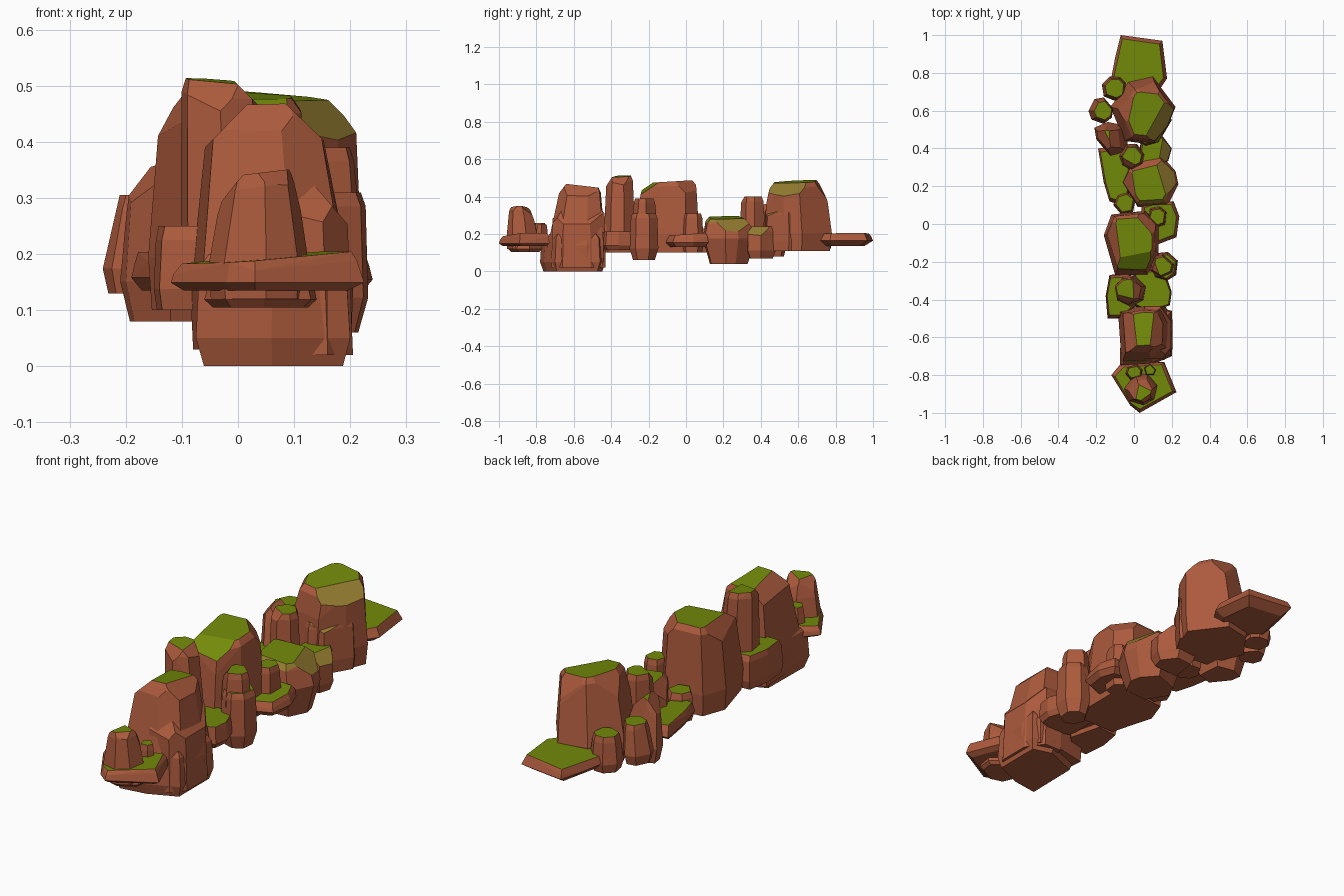
import bpy, bmesh, math, random
from mathutils import Vector

if "Cube" in bpy.data.objects:
    bpy.data.objects.remove(bpy.data.objects["Cube"])

random.seed(4)


def material(name, rgb):
    m = bpy.data.materials.new(name)
    m.diffuse_color = (*rgb, 1)
    m.use_nodes = True
    m.node_tree.nodes["Principled BSDF"].inputs["Base Color"].default_value = m.diffuse_color
    return m


STONE = material("red stone", (0.41, 0.103, 0.046))
MOSS = material("moss green", (0.17, 0.255, 0.003))
DRY = material("dry moss", (0.30, 0.205, 0.03))


def oval(cx, cy, rx, ry, n=7, turn=0.3):
    """Rough stone outline fitted to the given half sizes."""
    angles = [turn + math.tau * (i + random.uniform(-.2, .2)) / n for i in range(n)]
    xs, ys = [math.cos(a) for a in angles], [math.sin(a) for a in angles]
    fit = lambda v, vs: 2 * (v - min(vs)) / (max(vs) - min(vs)) - 1
    return [(cx + rx * fit(x, xs), cy + ry * fit(y, ys)) for x, y in zip(xs, ys)]


def hull(points):
    bm = bmesh.new()
    for p in points:
        bm.verts.new(p)
    res = bmesh.ops.convex_hull(bm, input=bm.verts[:])
    junk = {g for g in res["geom_interior"] + res["geom_unused"]
            if isinstance(g, bmesh.types.BMVert)}
    bmesh.ops.delete(bm, geom=list(junk), context='VERTS')
    return bm


def rock(name, outline, z0, z1, top=0.7, shift=(0, 0), tilt=(0, 0),
         base=0.85, belly=0.25, waist=0.5, cuts=(), dry=False):
    """Faceted stone: base, belly, shoulder, lip and top, wrapped in a hull.
    Each cut (compass angle, upward slope, depth) chips one corner off."""
    c = sum((Vector(p) for p in outline), Vector((0, 0))) / len(outline)
    h = z1 - z0
    lip = min(0.025, h * 0.3)
    pts = []

    def ring(scale, z, k, drop, rough=0.0):
        for p in outline:
            s = scale * (1 - random.uniform(0, rough))
            q = (Vector(p) - c) * s + c + Vector(shift) * k
            dz = (tilt[0] * (q.x - c.x) + tilt[1] * (q.y - c.y)) * drop
            pts.append(Vector((q.x, q.y, z + dz)))

    ring(base, z0, 0, 0)
    ring(1.0, z0 + belly * h, 0, 0)
    if h > 0.12:
        ring(1 + waist * (top - 1) + 0.04, z0 + 0.68 * h, 0.5, 0.4, 0.1)
    ring(min(top * 1.15, 0.97), z1 - lip, 1, 1, 0.04)
    ring(top, z1, 1, 1, 0.06)
    for angle, up, depth in cuts:
        bm = hull(pts)
        a, flat = math.radians(angle), math.sqrt(1 - up * up)
        n = Vector((math.cos(a) * flat, math.sin(a) * flat, up))
        far = max((v.co for v in bm.verts), key=n.dot)
        bmesh.ops.bisect_plane(bm, geom=bm.verts[:] + bm.edges[:] + bm.faces[:],
                               plane_co=far - n * depth, plane_no=n, clear_outer=True)
        pts = [v.co.copy() for v in bm.verts]
        bm.free()
    bm = hull(pts)
    bmesh.ops.dissolve_limit(bm, angle_limit=math.radians(5),
                             verts=bm.verts[:], edges=bm.edges[:])
    bmesh.ops.recalc_face_normals(bm, faces=bm.faces[:])
    # moss grows on faces that look upwards, dry moss on some slopes
    for f in bm.faces:
        n = f.normal
        if n.z > 0.79:
            f.material_index = 1
        elif dry and n.z > 0.55 and n.x > 0.1:
            f.material_index = 2
    me = bpy.data.meshes.new(name)
    bm.to_mesh(me)
    bm.free()
    for m in (STONE, MOSS, DRY):
        me.materials.append(m)
    ob = bpy.data.objects.new(name, me)
    bpy.context.collection.objects.link(ob)
    return ob


# back end: flat slab and large boulder
rock("back_slab", [(-.07, 1), (.15, .97), (.175, .77), (.1, .66), (-.06, .66), (-.125, .75), (-.1, .88)],
     .135, .2, top=.93, tilt=(.03, .02), base=.75, belly=.45)
rock("back_boulder", [(-.125, .62), (-.03, .75), (.1, .78), (.22, .62), (.18, .52), (.1, .42), (-.05, .44)],
     .11, .48, top=.72, shift=(.02, -.01), tilt=(-.08, .06), base=.94, waist=.4,
     cuts=[(-30, .72, .035), (170, .6, .03), (80, .55, .025)], dry=True)
rock("back_boulder_ledge", [(-.02, .46), (.06, .41), (.13, .43), (.2, .55), (.15, .66), (0, .66)],
     .11, .33, top=.9, base=.95, cuts=[(-50, .72, .02)], dry=True)
rock("back_left_stone_1", oval(-.105, .715, .065, .067), .12, .28, top=.75)
rock("back_left_stone_2", oval(-.175, .6, .066, .07), .13, .305, top=.72, shift=(.01, 0))

# stones between the back and middle boulders
rock("left_pointed_rock", [(-.21, .51), (-.14, .54), (-.04, .52), (-.03, .38), (-.12, .35), (-.2, .45)],
     .08, .365, top=.5, shift=(-.02, 0), tilt=(.3, 0), base=.8, cuts=[(200, .6, .025), (0, .7, .03)])
rock("narrow_pillar", oval(-.01, .355, .068, .07, 7), .1, .4, top=.75, cuts=[(-120, .6, .015)])
rock("right_low_rock", [(.02, .32), (.18, .33), (.2, .4), (.14, .48), (.04, .47)],
     .07, .24, top=.87, base=.8, cuts=[(-10, .74, .03)], dry=True)
rock("left_low_slab", [(-.19, .4), (-.05, .42), (-.01, .25), (-.04, .09), (-.13, .12), (-.16, .22)],
     .135, .2, top=.9, tilt=(-.05, 0), base=.8, belly=.35)
rock("right_broad_rock", [(-.06, .22), (-.02, .31), (.14, .37), (.22, .28), (.235, .21), (.18, .1), (.02, .09)],
     .04, .285, top=.8, tilt=(-.1, 0), shift=(-.01, 0), base=.72, belly=.55,
     cuts=[(15, .74, .03), (190, .6, .03), (100, .6, .02)], dry=True)
rock("left_small_stone", oval(-.05, .11, .06, .06, 6), .1, .23, top=.8)

# middle boulder with its slabs and stones
rock("middle_boulder", [(-.16, -.06), (-.12, .05), (.06, .07), (.13, .0), (.13, -.16), (.07, -.27), (-.1, -.27)],
     .1, .48, top=.76, shift=(0, .01), tilt=(0, .06), base=.96, waist=.4,
     cuts=[(-80, .81, .03), (190, .6, .025), (40, .6, .02)])
rock("middle_right_slab", [(.04, .1), (.1, .12), (.21, .12), (.24, .04), (.225, -.07), (.12, -.11), (.04, -.08)],
     .13, .2, top=.88, tilt=(0, .08), base=.8, belly=.35)
rock("middle_right_stone", oval(.12, .035, .055, .06, 6), .1, .31, top=.75)
rock("right_pillar_foot", oval(.158, -.225, .074, .077, 7), .06, .31, top=.82, base=.75)
rock("right_pillar_head", oval(.152, -.222, .066, .068, 6), .2, .39, top=.75, cuts=[(200, .6, .015)])

# stones between the middle and front boulders
rock("right_ledge_slab", [(.0, -.24), (.16, -.24), (.2, -.36), (.19, -.43), (.08, -.47), (-.01, -.43)],
     .115, .21, top=.92, tilt=(.04, 0), base=.85)
rock("left_ledge_rock", [(-.13, -.27), (-.02, -.26), (.02, -.42), (-.05, -.5), (-.14, -.5), (-.15, -.38)],
     .1, .25, top=.88, base=.92)
rock("tall_pillar", oval(-.02, -.355, .082, .083, 7), .12, .507, top=.75, shift=(-.012, 0),
     tilt=(-.08, .05), waist=.35, cuts=[(0, .7, .02), (-100, .6, .02)])

# front boulder
rock("front_boulder", [(-.085, -.46), (.06, -.43), (.17, -.44), (.205, -.53), (.195, -.68), (.1, -.74), (-.065, -.74)],
     .03, .46, top=.62, shift=(-.02, .02), tilt=(.03, -.12), base=.97, belly=.25, waist=.55,
     cuts=[(0, .72, .03), (180, .7, .03), (-90, .6, .012)])
rock("front_boulder_shelf", [(.06, -.43), (.15, -.43), (.205, -.51), (.205, -.66), (.16, -.72), (.06, -.72)],
     .02, .335, top=.85, shift=(-.01, 0), base=1.0, belly=.1, cuts=[(0, .65, .045), (-80, .6, .03)])
rock("front_boulder_root", [(-.075, -.78), (.06, -.76), (.2, -.7), (.2, -.46), (.1, -.43), (-.07, -.5)],
     .0, .2, top=.85, base=.9, belly=.25, cuts=[(-90, .6, .02)])

# front end: flat slab with stones on top
rock("front_slab", [(-.12, -.8), (-.07, -.74), (.16, -.73), (.225, -.89), (.03, -1), (-.02, -.96)],
     .135, .192, top=.9, tilt=(.08, .03), base=.85, belly=.25)
rock("front_slab_underside", oval(.04, -.86, .1, .09, 7), .105, .16, top=.9)
rock("front_stone", oval(.037, -.875, .09, .085, 7), .12, .345, top=.62, tilt=(.12, 0), base=.95,
     shift=(0, -.012), cuts=[(170, .7, .02), (70, .7, .02), (-60, .65, .012)])
rock("front_pebble_left", oval(-.0, -.785, .047, .042, 6), .14, .26, top=.75)
rock("front_pebble_right", oval(.085, -.77, .034, .032, 5), .14, .25, top=.8)
